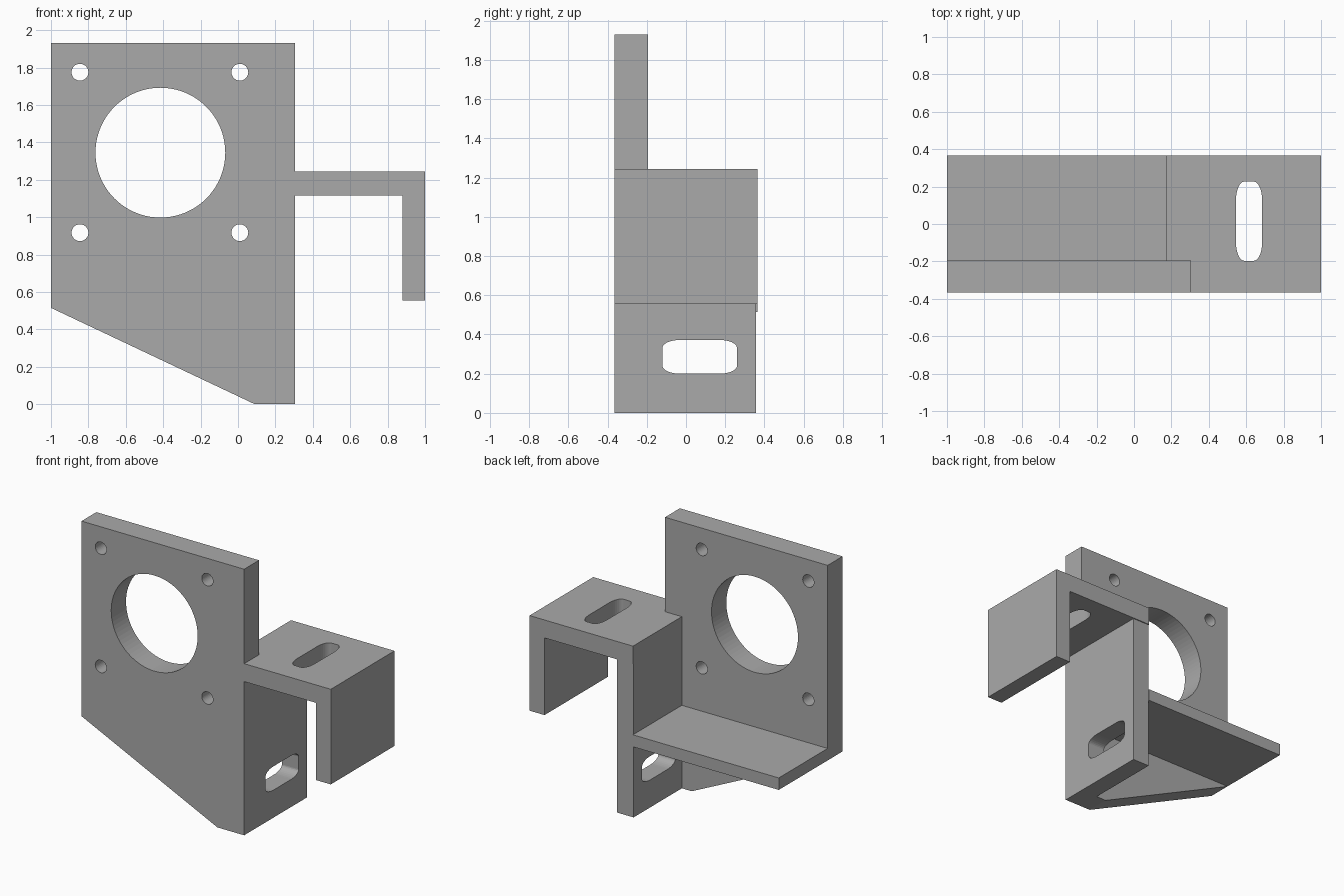
import bpy
import bmesh
from math import cos, sin, pi, copysign
from mathutils import Vector

default = bpy.data.objects.get("Cube")
if default:
    bpy.data.objects.remove(default, do_unlink=True)

# Single plain metal colour
grey = bpy.data.materials.new("grey metal")
grey.use_nodes = True
colour = (0.4, 0.4, 0.4, 1)
grey.diffuse_color = colour
grey.node_tree.nodes["Principled BSDF"].inputs["Base Color"].default_value = colour


def prism(name, profile, axis, low, high):
    """Extrude a 2D profile along the given axis from low to high."""
    place = {"x": lambda a, b: (low, a, b),
             "y": lambda a, b: (a, low, b),
             "z": lambda a, b: (a, b, low)}[axis]
    bm = bmesh.new()
    face = bm.faces.new([bm.verts.new(place(a, b)) for a, b in profile])
    grown = bmesh.ops.extrude_face_region(bm, geom=[face])["geom"]
    shift = Vector([(high - low) * (axis == k) for k in "xyz"])
    bmesh.ops.translate(bm, vec=shift,
                        verts=[v for v in grown if isinstance(v, bmesh.types.BMVert)])
    bmesh.ops.recalc_face_normals(bm, faces=bm.faces)
    mesh = bpy.data.meshes.new(name)
    bm.to_mesh(mesh)
    bm.free()
    mesh.materials.append(grey)
    obj = bpy.data.objects.new(name, mesh)
    bpy.context.collection.objects.link(obj)
    return obj


def rect(a0, a1, b0, b1):
    return [(a0, b0), (a1, b0), (a1, b1), (a0, b1)]


def circle(a, b, r, n):
    return [(a + r * cos(2 * pi * i / n), b + r * sin(2 * pi * i / n)) for i in range(n)]


def slot(a0, a1, b0, b1, ra, rb, n=8):
    """Rectangle whose corners are quarter ellipses."""
    points = []
    for q, (sa, sb) in enumerate([(1, 1), (-1, 1), (-1, -1), (1, -1)]):
        ca = a1 - ra if sa > 0 else a0 + ra
        cb = b1 - rb if sb > 0 else b0 + rb
        for i in range(n + 1):
            t = (q + i / n) * pi / 2
            points.append((ca + ra * cos(t), cb + rb * sin(t)))
    return points


def cut(obj, profile, axis, low, high):
    """Drill a profile through a part and bake the result."""
    cutter = prism("cutter", profile, axis, low, high)
    cutter.hide_render = True
    mod = obj.modifiers.new("hole", "BOOLEAN")
    mod.operation = "DIFFERENCE"
    mod.solver = "EXACT"
    mod.object = cutter
    bpy.context.view_layer.objects.active = obj
    bpy.ops.object.modifier_apply(modifier=mod.name)
    bpy.data.objects.remove(cutter, do_unlink=True)


FRONT, PLATE_BACK, WALL_BACK, BACK = -0.365, -0.195, 0.358, 0.365
WALL_IN, WALL_OUT = 0.17, 0.305
ARM_LOW, ARM_TOP = 1.115, 1.245

# Upright mounting plate with a sloped lower edge
plate = prism("front_plate",
              [(-1, 0.515), (0.09, 0), (WALL_OUT, 0), (WALL_OUT, 1.93), (-1, 1.93)],
              "y", FRONT, PLATE_BACK)
cut(plate, circle(-0.415, 1.345, 0.347, 80), "y", FRONT - 0.1, PLATE_BACK + 0.1)
for x in (-0.845, 0.01):
    for z in (0.917, 1.775):
        cut(plate, circle(x, z, 0.045, 32), "y", FRONT - 0.1, PLATE_BACK + 0.1)

# Side wall running back from the plate, with a slot near its foot
wall = prism("side_wall", rect(PLATE_BACK, WALL_BACK, 0, ARM_LOW), "x", WALL_IN, WALL_OUT)
cut(wall, slot(-0.12, 0.26, 0.2, 0.372, 0.09, 0.04), "x", WALL_IN - 0.1, WALL_OUT + 0.1)
prism("wall_cap", rect(PLATE_BACK, BACK, ARM_LOW, ARM_TOP), "x", WALL_IN, WALL_OUT)

# Hooked arm: slotted top and hanging flange
arm = prism("hooked_arm",
            [(WALL_OUT, ARM_LOW), (0.88, ARM_LOW), (0.88, 0.555),
             (1, 0.555), (1, ARM_TOP), (WALL_OUT, ARM_TOP)],
            "y", FRONT, BACK)
cut(arm, slot(0.545, 0.685, -0.197, 0.227, 0.045, 0.1), "z", ARM_LOW - 0.1, ARM_TOP + 0.1)

# Shelf behind the plate
prism("rear_shelf", rect(-1, WALL_IN, PLATE_BACK, BACK), "z", 0.515, 0.602)
